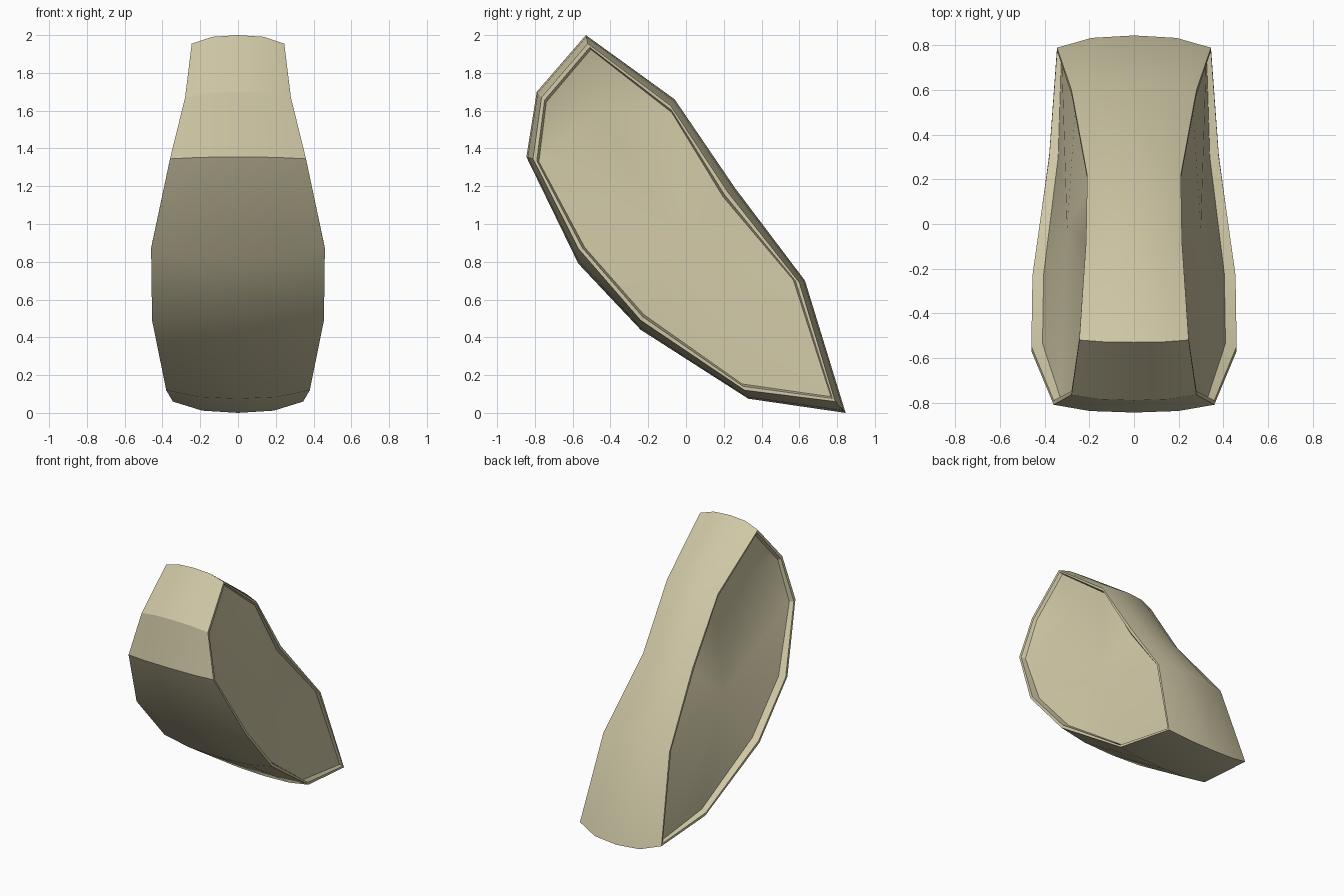
import bpy, bmesh, math
from mathutils import Vector

old = bpy.data.objects.get("Cube")
if old:
    bpy.data.objects.remove(old, do_unlink=True)

# One flat colour
khaki = bpy.data.materials.new("khaki")
khaki.use_nodes = True
color = (0.62, 0.57, 0.376, 1)
khaki.diffuse_color = color
khaki.node_tree.nodes["Principled BSDF"].inputs["Base Color"].default_value = color

# Stations round the outline: (centre y, z), (rim x, y, z), panel recess
stations = [
    ((-.53, 2.0), (.245, -.52, 1.955), .02),
    ((-.79, 1.70), (.28, -.765, 1.67), .02),
    ((-.845, 1.355), (.36, -.81, 1.345), .03),
    ((-.57, .79), (.46, -.57, .87), .05),
    ((-.24, .44), (.455, -.24, .49), .05),
    ((.33, .075), (.38, .31, .12), .04),
    ((.845, .0), (.345, .79, .06), .02),
    ((.63, .70), (.28, .60, .69), .02),
    ((.26, 1.19), (.21, .22, 1.17), .02),
    ((-.06, 1.66), (.215, -.08, 1.625), .02),
]
COUNT = len(stations)
middle = Vector((0, 0, .95))
bm = bmesh.new()


def bridge(a, b):
    for i in range(COUNT):
        j = (i + 1) % COUNT
        bm.faces.new((a[i], a[j], b[j], b[i]))


def toward_middle(p, distance):
    step = middle - p
    step.x = 0
    return p + step.normalized() * distance


spine = [bm.verts.new((0, *c)) for c, r, d in stations]
for side in (1, -1):
    def vert(p):
        return bm.verts.new((p[0] * side, p[1], p[2]))

    # Curved outer band, lip and recessed step
    rims = [Vector(r) for c, r, d in stations]
    bulge = []
    for (c, r, d), rim in zip(stations, rims):
        p = Vector((0, *c)).lerp(rim, .2)
        p.x = rim.x * .55
        bulge.append(vert(p))
    rim_ring = [vert(p) for p in rims]
    lip = [vert(toward_middle(p, .022)) for p in rims]
    panel = [vert(toward_middle(p, .035) - Vector((d, 0, 0)))
             for p, (c, r, d) in zip(rims, stations)]
    for a, b in ((spine, bulge), (bulge, rim_ring), (rim_ring, lip), (lip, panel)):
        bridge(a, b)

    # Faceted side panel with a dent near the top
    dent = vert((.16, -.48, 1.61))
    hub = vert((.30, -.02, .9))
    for i in (COUNT - 1, 0, 1):
        bm.faces.new((panel[i], panel[(i + 1) % COUNT], dent))
    for i in range(2, COUNT - 1):
        bm.faces.new((panel[i], panel[i + 1], hub))
    bm.faces.new((dent, panel[2], hub))
    bm.faces.new((panel[-1], dent, hub))

bmesh.ops.recalc_face_normals(bm, faces=bm.faces[:])
mesh = bpy.data.meshes.new("armor_shell")
bm.to_mesh(mesh)
bm.free()
mesh.materials.append(khaki)
shell = bpy.data.objects.new("armor_shell", mesh)
bpy.context.collection.objects.link(shell)
bpy.ops.object.select_all(action="DESELECT")
bpy.context.view_layer.objects.active = shell
shell.select_set(True)
bpy.ops.object.shade_smooth_by_angle(angle=math.radians(30))
